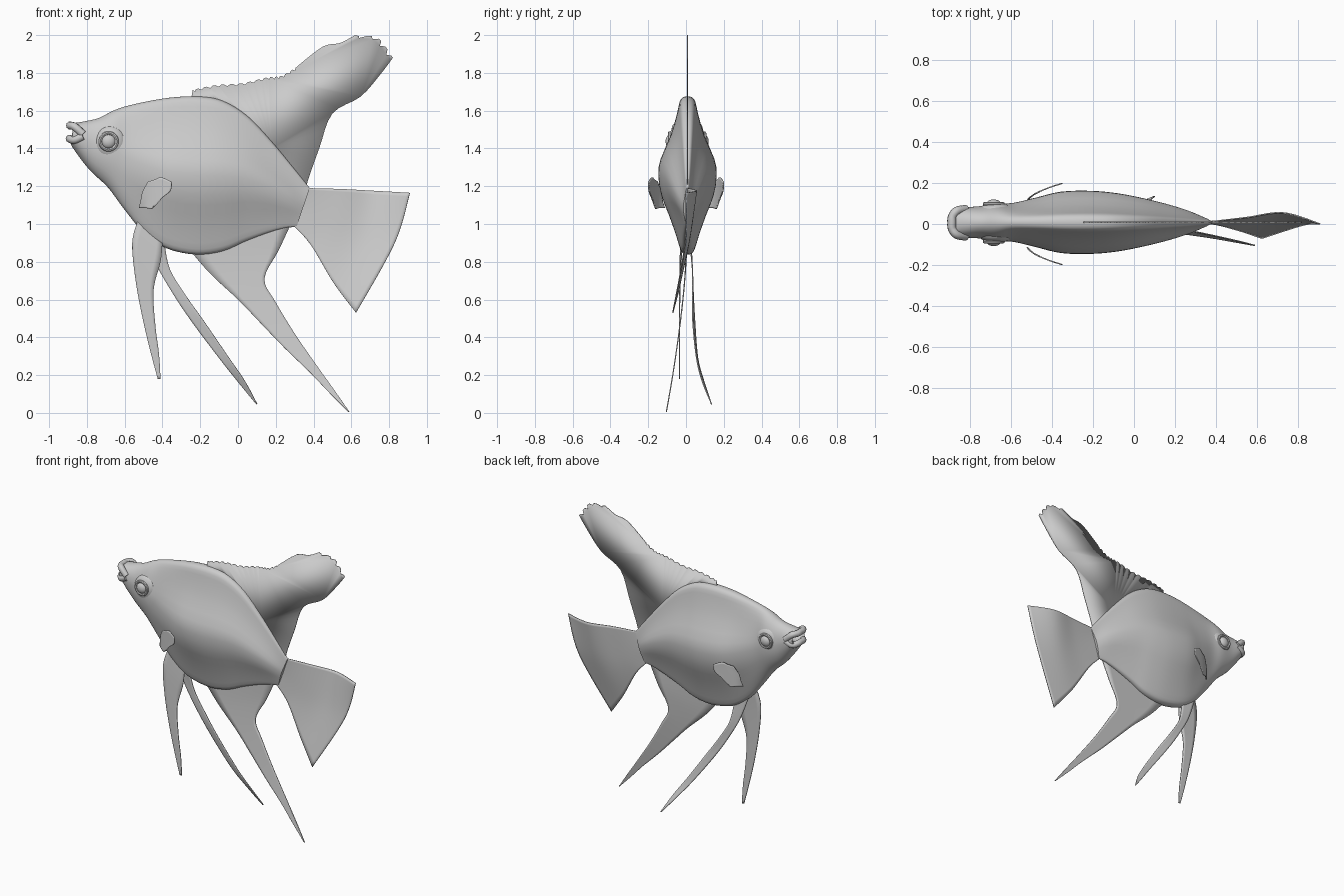
import bpy, bmesh, math
from mathutils import Vector

if "Cube" in bpy.data.objects:
    bpy.data.objects.remove(bpy.data.objects["Cube"])


def spline(pts, k, closed=False):
    """Catmull-Rom resampling, k steps per span."""
    p = [Vector(q) for q in pts]
    n = len(p)
    get = (lambda i: p[i % n]) if closed else (lambda i: p[max(0, min(n - 1, i))])
    out = []
    for i in range(n if closed else n - 1):
        a, b, c, d = (get(i + j) for j in (-1, 0, 1, 2))
        for s in range(k):
            t = s / k
            out.append(0.5 * (2 * b + (c - a) * t + (2 * a - 5 * b + 4 * c - d) * t * t
                              + (3 * b - a - 3 * c + d) * t ** 3))
    return out if closed else out + [p[-1]]


def make(name, verts, faces, thick=0, angle=40):
    me = bpy.data.meshes.new(name)
    me.from_pydata([tuple(v) for v in verts], [], faces)
    bm = bmesh.new()
    bm.from_mesh(me)
    bmesh.ops.recalc_face_normals(bm, faces=bm.faces)
    bm.to_mesh(me)
    bm.free()
    ob = bpy.data.objects.new(name, me)
    bpy.context.collection.objects.link(ob)
    smooth(ob, angle)
    if thick:
        m = ob.modifiers.new("thickness", 'SOLIDIFY')
        m.thickness, m.offset = thick, 0
    return ob


def smooth(ob, angle=40):
    bpy.ops.object.select_all(action='DESELECT')
    ob.select_set(True)
    bpy.context.view_layer.objects.active = ob
    bpy.ops.object.shade_smooth_by_angle(angle=math.radians(angle))


def surface(name, rows, ku, kv, closed=False, thick=0):
    """Smooth skin through rows of control points; closed rows are capped."""
    rows = [spline(r, kv, closed) for r in rows]
    cols = [spline(c, ku) for c in zip(*rows)]
    nv, nu = len(cols), len(cols[0])
    verts = [v for c in cols for v in c]
    faces = [(j * nu + i, j * nu + i + 1, (j + 1) % nv * nu + i + 1, (j + 1) % nv * nu + i)
             for j in range(nv if closed else nv - 1) for i in range(nu - 1)]
    if closed:
        faces += [[j * nu for j in range(nv)], [j * nu + nu - 1 for j in range(nv)]]
    return make(name, verts, faces, thick)


def mirror_y(ob):
    m = ob.modifiers.new("mirror", 'MIRROR')
    m.use_axis = (False, True, False)
    m.use_bisect_axis = (False, False, False)
    ref = bpy.data.objects.get("mirror_centre")
    if ref:
        m.mirror_object = ref


def ball(name, loc, size):
    bpy.ops.mesh.primitive_uv_sphere_add(segments=24, ring_count=14, location=loc)
    ob = bpy.context.object
    ob.name, ob.scale = name, size
    bpy.ops.object.transform_apply(location=True, rotation=True, scale=True)
    smooth(ob)
    return ob


# Body: slanted rings (top x, top z, bottom x, bottom z, half width, roundness)
stations = [(-.82, 1.495, -.82, 1.46, .03, 1), (-.87, 1.53, -.885, 1.435, .065, 1),
            (-.82, 1.542, -.855, 1.375, .074, 1), (-.74, 1.56, -.78, 1.28, .078, 1),
            (-.66, 1.60, -.69, 1.195, .092, .9), (-.58, 1.627, -.6, 1.075, .095, .6),
            (-.45, 1.655, -.5, .955, .122, .2), (-.33, 1.672, -.38, .872, .15, 0),
            (-.2, 1.675, -.22, .838, .154, 0), (-.08, 1.652, -.08, .856, .142, 0),
            (.05, 1.572, .04, .908, .118, 0), (.18, 1.435, .16, .953, .087, 0),
            (.29, 1.302, .25, .978, .055, .1), (.38, 1.19, .31, .985, .022, .4)]
section = [(1, 0), (.985, .16), (.93, .27), (.78, .36), (.5, .58), (.2, .92), (0, 1),
           (-.25, .9), (-.5, .64), (-.75, .4), (-.93, .25), (-.985, .15), (-1, 0)]
rings = []
for xt, zt, xb, zb, w, h in stations:
    side = []
    for t, s in section:
        f = (1 + t) / 2
        s = s * (1 - h) + math.sqrt(max(0, 1 - t * t)) * h
        side.append((xb + (xt - xb) * f, w * s, zb + (zt - zb) * f))
    ring = side + [(x, -y, z) for x, y, z in side[-2:0:-1]]
    rings.append([(x, y + .008, z) for x, y, z in ring])
surface("body", rings, 4, 2, closed=True)

# Lips: two U-shaped tubes around the open mouth
for name, path in (("upper_lip", [(-.82, .066, 1.475), (-.865, .058, 1.515), (-.887, .03, 1.52), (-.889, 0, 1.522)]),
                   ("lower_lip", [(-.82, .066, 1.465), (-.865, .058, 1.445), (-.888, .03, 1.45), (-.891, 0, 1.452)])):
    path = spline(path + [(x, -y, z) for x, y, z in path[-2::-1]], 5)
    loops = []
    for i, p in enumerate(path):
        d = (path[min(i + 1, len(path) - 1)] - path[max(i - 1, 0)]).normalized()
        a = d.cross(Vector((0, 0, 1))).normalized()
        b = a.cross(d)
        loops.append([p + Vector((0, .006, 0)) + .021 * (a * math.cos(q * math.pi / 5) + b * math.sin(q * math.pi / 5))
                      for q in range(10)])
    surface(name, loops, 1, 1, closed=True)

# Eyes: socket bulge, rim and eyeball on both sides
for tag, s in (("left", -1), ("right", 1)):
    ball(tag + "_cheek", (-.675, s * .055 + .006, 1.43), (.085, .045, .09))
    ball(tag + "_eye", (-.685, s * .088 + .006, 1.437), (.038, .026, .038))
    bpy.ops.mesh.primitive_torus_add(location=(-.685, s * .092 + .006, 1.437), rotation=(math.pi / 2, 0, 0),
                                     major_radius=.044, minor_radius=.01, major_segments=28, minor_segments=8)
    bpy.context.object.name = tag + "_eye_rim"
    smooth(bpy.context.object)


# Dorsal fin: flat sheet with scalloped leading edge and ragged tip
def ragged(pts, k, depth, direction):
    return [p + Vector(direction) * (depth if i % 3 == 1 else 0) for i, p in enumerate(spline(pts, k))]


front = ragged([(-.24, .008, 1.71), (-.12, .008, 1.735), (.02, .008, 1.745), (.15, .008, 1.775),
                (.23, .008, 1.785), (.31, .008, 1.83)], 9, .010, (.3, 0, -1))
crest = spline([(.32, .008, 1.84), (.45, .008, 1.94), (.54, .008, 1.958), (.62, .008, 2.0)], 3)
tip = ragged([(.64, .008, 1.995), (.73, .008, 1.99), (.78, .008, 1.94), (.82, .008, 1.88)], 4, .022, (-.8, 0, -.5))
rear = spline([(.82, .008, 1.88), (.76, .008, 1.80), (.65, .008, 1.675), (.5, .008, 1.585),
               (.43, .008, 1.40), (.37, .008, 1.23), (.36, .008, 1.17)], 4)[1:]
root = [Vector(p) for p in ((.18, .008, 1.40), (.04, .008, 1.55), (-.1, .008, 1.63), (-.25, .008, 1.65))]
outline = front + crest + tip + rear + root
make("dorsal_fin", outline, [list(range(len(outline)))], thick=.006)

# Tail fin: gently waved sheet
surface("tail_fin", [
    [(.36, .01, 1.19), (.55, .032, 1.185), (.73, .055, 1.175), (.91, 0, 1.165)],
    [(.32, .01, 1.08), (.50, .015, 1.0), (.66, .02, .93), (.83, -.005, .90)],
    [(.285, .005, 1.0), (.385, 0, .89), (.505, -.03, .69), (.625, -.07, .53)]], 8, 6, thick=.006)


# Anal fin: sweeps sideways towards its tip
def sway(pts):
    return [(x, .003 - .108 * max(0, (.88 - z) / .88) ** 1.5, z) for x, z in pts]


surface("anal_fin", [
    sway([(-.27, .88), (-.15, .74), (0, .60), (.12, .475), (.25, .34), (.38, .215), (.49, .10), (.585, .005)]),
    sway([(.28, 1.0), (.215, .86), (.14, .71), (.2, .585), (.3, .42), (.41, .26), (.51, .12), (.59, .005)])],
    6, 5, thick=.006)

# Pelvic fins: long trailing blades, one hanging straight and one swept back
surface("front_pelvic_fin", [
    [(-.53, -.02, 1.02), (-.56, -.028, .9), (-.542, -.033, .7), (-.505, -.035, .5), (-.465, -.035, .33), (-.425, -.035, .18)],
    [(-.40, -.02, .90), (-.41, -.026, .8), (-.447, -.032, .65), (-.437, -.035, .46), (-.418, -.035, .31), (-.41, -.035, .18)]],
    4, 5, thick=.006)
surface("rear_pelvic_fin", [
    [(-.51, .02, .99), (-.44, .032, .80), (-.35, .038, .64), (-.25, .046, .49), (-.10, .062, .29), (0, .095, .165), (.098, .135, .045)],
    [(-.39, .02, .90), (-.36, .034, .76), (-.275, .036, .62), (-.18, .036, .485), (-.05, .055, .295), (.035, .085, .17), (.102, .135, .048)]],
    4, 5, thick=.006)

# Pectoral fins: small curled paddles standing off each flank
def flare(pts):
    return [(x, .105 + .095 * (max(0, x + .525) / .18) ** .55, z) for x, z in pts]


pectoral = surface("pectoral_fins", [
    flare([(-.523, 1.085), (-.515, 1.12), (-.505, 1.17), (-.475, 1.225)]),
    flare([(-.49, 1.085), (-.475, 1.13), (-.46, 1.18), (-.44, 1.235)]),
    flare([(-.458, 1.08), (-.43, 1.12), (-.415, 1.18), (-.405, 1.247)]),
    flare([(-.445, 1.095), (-.40, 1.14), (-.358, 1.175), (-.35, 1.222)])], 4, 4, thick=.006)
mirror_y(pectoral)
